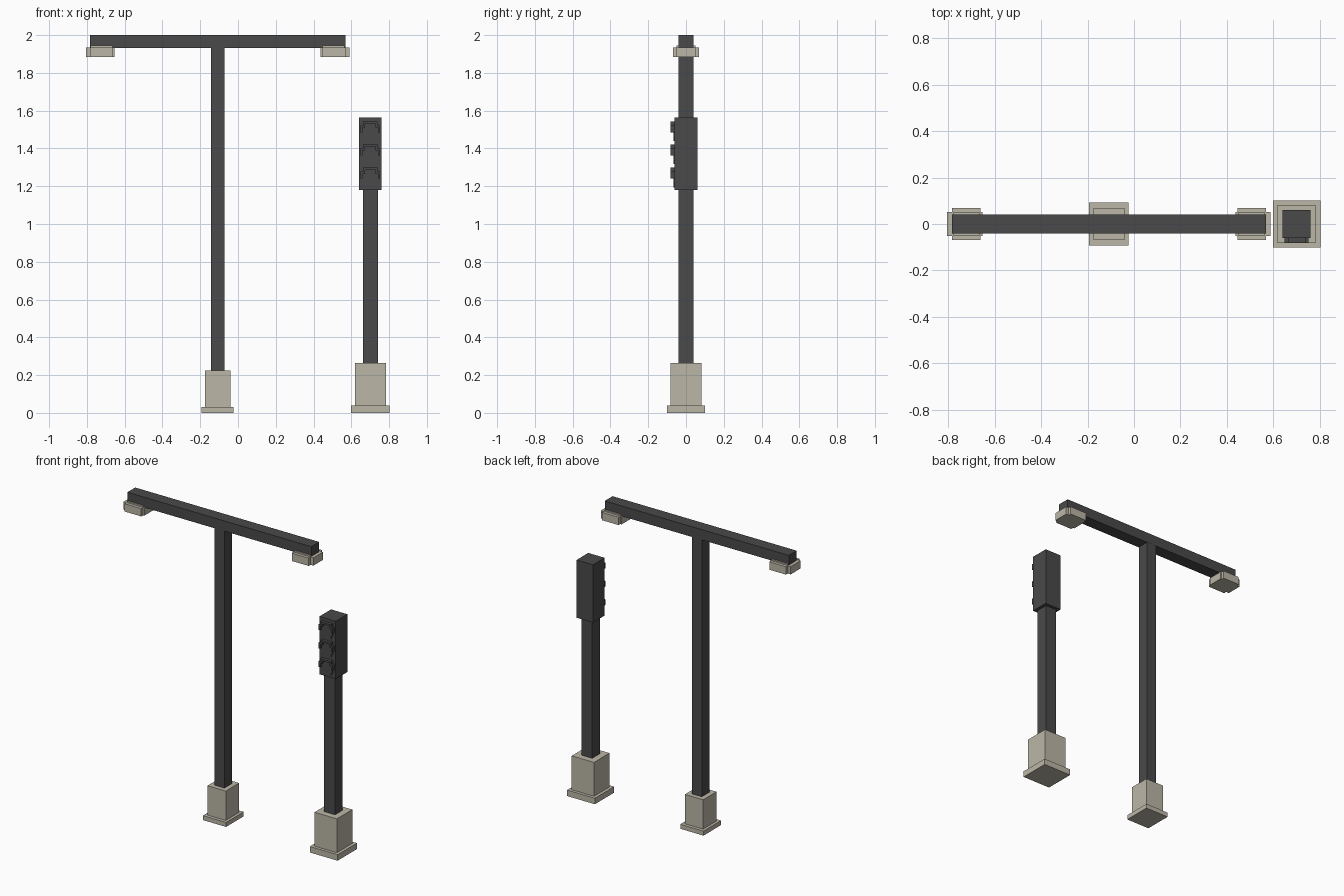
import bpy
import bmesh
from mathutils import Vector

cube = bpy.data.objects.get("Cube")
if cube:
    bpy.data.objects.remove(cube, do_unlink=True)


def make_material(name, rgb):
    mat = bpy.data.materials.new(name)
    mat.use_nodes = True
    mat.diffuse_color = (*rgb, 1)
    bsdf = mat.node_tree.nodes["Principled BSDF"]
    bsdf.inputs["Base Color"].default_value = (*rgb, 1)
    bsdf.inputs["Roughness"].default_value = 0.8
    return mat


METAL = make_material("dark metal", (0.067, 0.067, 0.067))
STONE = make_material("pale concrete", (0.50, 0.47, 0.39))


def finish(name, bm, mat):
    bmesh.ops.recalc_face_normals(bm, faces=bm.faces)
    mesh = bpy.data.meshes.new(name)
    bm.to_mesh(mesh)
    bm.free()
    mesh.materials.append(mat)
    obj = bpy.data.objects.new(name, mesh)
    bpy.context.collection.objects.link(obj)
    return obj


def box(name, x, y, z, mat):
    """Box from (min, max) ranges on each axis."""
    bm = bmesh.new()
    bmesh.ops.create_cube(bm, size=1)
    for v in bm.verts:
        v.co = [r[0] if c < 0 else r[1] for c, r in zip(v.co, (x, y, z))]
    return finish(name, bm, mat)


def prism(name, outline, start, push, mat):
    """Flat outline (3D points relative to start) extruded along push."""
    bm = bmesh.new()
    face = bm.faces.new([bm.verts.new(Vector(start) + Vector(p)) for p in outline])
    new = bmesh.ops.extrude_face_region(bm, geom=[face])["geom"]
    bmesh.ops.translate(bm, vec=push,
                        verts=[g for g in new if isinstance(g, bmesh.types.BMVert)])
    return finish(name, bm, mat)


def footing(name, cx, plate, block, plate_top, block_top):
    """Concrete foot: a thin plate below a taller block."""
    box(name + "_plate", (cx - plate[0], cx + plate[0]), (-plate[1], plate[1]),
        (0, plate_top), STONE)
    box(name + "_block", (cx - block[0], cx + block[0]), (-block[1], block[1]),
        (plate_top, block_top), STONE)


# Street lamp: footing, post and crossbeam
LX = -0.108
footing("lamp_footing", LX, (0.085, 0.092), (0.067, 0.07), 0.03, 0.225)
box("lamp_post", (LX - 0.036, LX + 0.036), (-0.04, 0.04), (0.225, 1.932), METAL)
box("lamp_crossbeam", (LX - 0.676, LX + 0.676), (-0.041, 0.041), (1.932, 2.0), METAL)

# Stepped lamp heads hung under both ends of the beam
for side, s in (("right", -1), ("left", 1)):
    a, b, c, d = 0.545, 0.554, 0.676, 0.697
    n, w = 0.051, 0.07
    half = [(a, n), (b, n), (b, w), (c, w), (c, n), (d, n)]
    outline = half + [(x, -y) for x, y in reversed(half)]
    prism(side + "_lamp_head", [(s * x, y, 0) for x, y in outline],
          (LX, 0, 1.883), (0, 0, 0.052), STONE)
    ends = sorted((LX + s * 0.556, LX + s * 0.672))
    box(side + "_lamp_collar", ends, (-0.05, 0.05), (1.935, 1.944), STONE)

# Traffic signal: footing, post and housing
SX = 0.701
footing("signal_footing", SX, (0.102, 0.101), (0.082, 0.081), 0.04, 0.265)
box("signal_post", (SX - 0.04, SX + 0.04), (-0.04, 0.04), (0.265, 1.18), METAL)
box("signal_housing", (SX - 0.06, SX + 0.06), (-0.061, 0.061), (1.18, 1.564), METAL)

# Three signal lenses, each under a stepped hood
for label, z in (("bottom", 1.24), ("middle", 1.363), ("top", 1.485)):
    quarter = [(0.041, 0.026), (0.028, 0.026), (0.028, 0.046)]
    lens = (quarter + [(-x, h) for x, h in reversed(quarter)]
            + [(-x, -h) for x, h in quarter]
            + [(x, -h) for x, h in reversed(quarter)])
    prism(label + "_lens", [(x, 0, h) for x, h in lens],
          (SX, -0.061, z), (0, -0.005, 0), METAL)
    arch = [(0.041, 0), (0.052, 0), (0.052, 0.037), (0.038, 0.037), (0.038, 0.058)]
    inner = [(0.028, 0.046), (0.028, 0.026), (0.041, 0.026)]
    hood = arch + [(-x, h) for x, h in reversed(arch)]
    hood += [(-x, h) for x, h in reversed(inner)] + inner
    prism(label + "_hood", [(x, 0, h) for x, h in hood],
          (SX, -0.061, z), (0, -0.021, 0), METAL)
